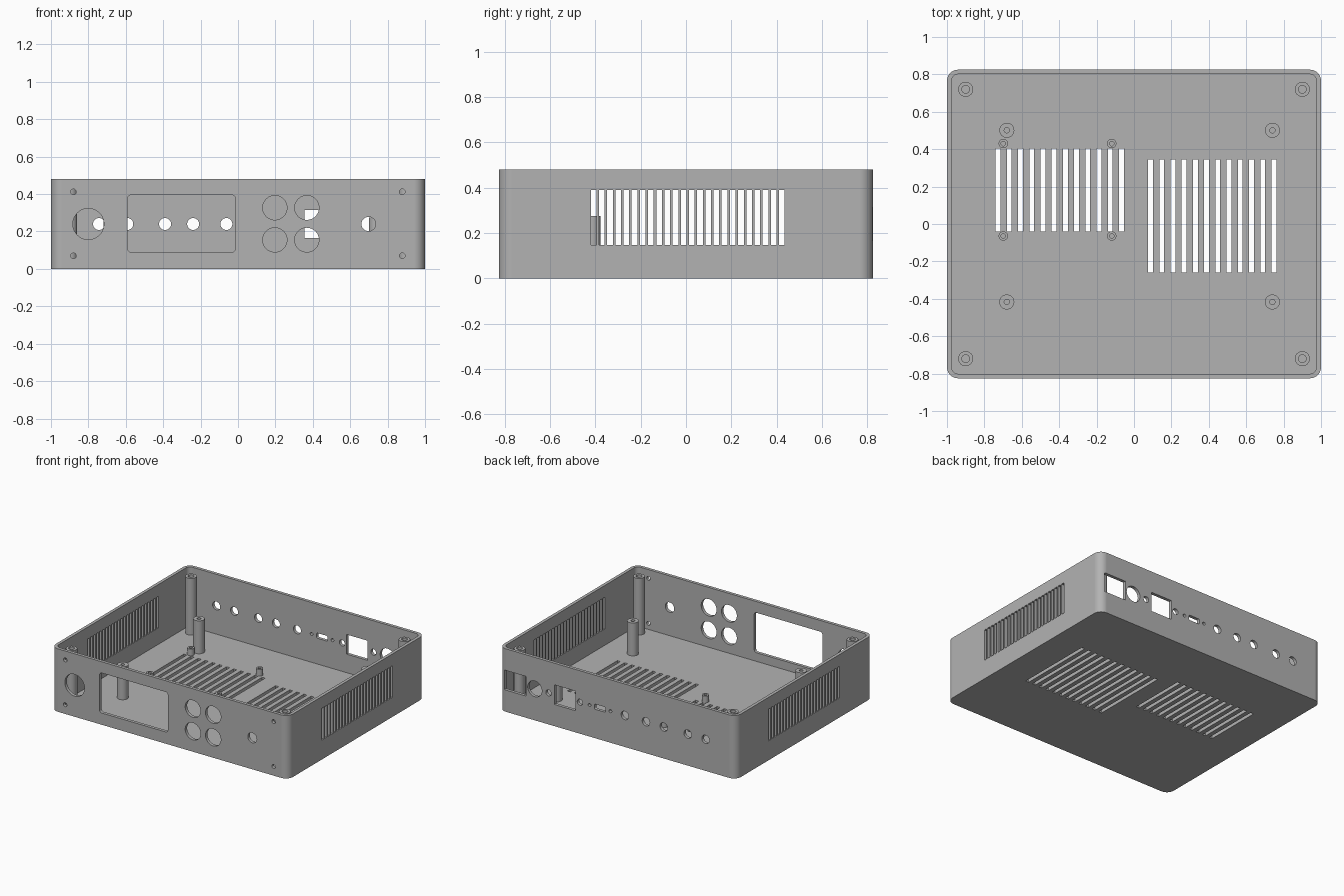
import bpy, bmesh, math
from mathutils import Vector

old = bpy.data.objects.get("Cube")
if old:
    bpy.data.objects.remove(old, do_unlink=True)

W, D, H, T = 2.0, 1.65, 0.48, 0.024      # outer size and wall thickness
MID = 0.24                               # height of the connector row

grey = bpy.data.materials.new("plain grey plastic")
grey.use_nodes = True
colour = (0.448, 0.448, 0.448, 1)
grey.diffuse_color = colour
grey.node_tree.nodes["Principled BSDF"].inputs["Base Color"].default_value = colour


def rounded(cx, cy, w, h, r, steps=10):
    """Outline of a rounded rectangle."""
    pts = []
    for k, (sx, sy) in enumerate([(1, 1), (-1, 1), (-1, -1), (1, -1)]):
        for i in range(steps + 1):
            a = math.pi / 2 * (k + i / steps)
            pts.append((cx + sx * (w / 2 - r) + r * math.cos(a),
                        cy + sy * (h / 2 - r) + r * math.sin(a)))
    return pts


def circle(cx, cy, r, n=40):
    return [(cx + r * math.cos(math.tau * i / n), cy + r * math.sin(math.tau * i / n))
            for i in range(n)]


def box(x0, x1, y0, y1):
    return [(x0, y0), (x1, y0), (x1, y1), (x0, y1)]


def prism(bm, pts, lo, hi, axis="z"):
    """Extrude an outline along one axis."""
    place = {"x": lambda u, v, t: (t, u, v),
             "y": lambda u, v, t: (u, t, v),
             "z": lambda u, v, t: (u, v, t)}[axis]
    rings = [[bm.verts.new(place(u, v, t)) for u, v in pts] for t in (lo, hi)]
    n = len(pts)
    for ring in rings:
        bm.faces.new(ring)
    for i in range(n):
        j = (i + 1) % n
        bm.faces.new((rings[0][i], rings[0][j], rings[1][j], rings[1][i]))


def finish(bm, name):
    bmesh.ops.recalc_face_normals(bm, faces=bm.faces)
    mesh = bpy.data.meshes.new(name)
    bm.to_mesh(mesh)
    bm.free()
    mesh.materials.append(grey)
    obj = bpy.data.objects.new(name, mesh)
    bpy.context.collection.objects.link(obj)
    return obj


def activate(obj):
    bpy.ops.object.select_all(action="DESELECT")
    obj.select_set(True)
    bpy.context.view_layer.objects.active = obj


def smooth(obj):
    activate(obj)
    bpy.ops.object.shade_smooth_by_angle(angle=math.radians(30))


def cut(target, cutter):
    mod = target.modifiers.new("cut", "BOOLEAN")
    mod.operation, mod.solver, mod.object = "DIFFERENCE", "EXACT", cutter
    activate(target)
    bpy.ops.object.modifier_apply(modifier=mod.name)
    bpy.data.objects.remove(cutter, do_unlink=True)


# Open tray with rounded vertical corners
bm = bmesh.new()
prism(bm, rounded(0, 0, W, D, 0.06), 0, H)
case = finish(bm, "case_shell")
bm = bmesh.new()
prism(bm, rounded(0, 0, W - 2 * T, D - 2 * T, 0.06 - T), T, H + 0.1)
cut(case, finish(bm, "cavity_cutter"))

bm = bmesh.new()
# Floor vents
for x0, y0, y1 in [(-0.727, -0.04, 0.405), (0.088, -0.26, 0.345)]:
    for i in range(12):
        x = x0 + 0.06 * i
        prism(bm, box(x - 0.013, x + 0.013, y0, y1), -0.05, 0.06)
# Vents through both side walls
for i in range(24):
    y = -0.42 + 0.0361 * i
    prism(bm, box(y, y + 0.025, 0.148, 0.39), -1.1, 1.1, "x")
# Front panel openings
front = [circle(-0.8, MID, 0.083), circle(0.698, MID, 0.038),
         rounded(-0.302, 0.242, 0.575, 0.305, 0.018)]
front += [circle(x, z, 0.065) for x in (0.197, 0.368) for z in (0.155, 0.327)]
front += [circle(x, z, 0.015, 20) for x in (-0.88, 0.878) for z in (0.07, 0.412)]
for pts in front:
    prism(bm, pts, -0.9, -0.76, "y")
# Rear panel openings
back = [circle(x, MID, 0.032) for x in (-0.743, -0.592, -0.39, -0.24, -0.062)]
back += [circle(x, MID, 0.012, 20) for x in (0.06, 0.236)]
back += [circle(x, MID, 0.023, 24) for x in (0.317, 0.582)]
back += [circle(0.698, MID, 0.06),
         rounded(0.148, MID, 0.095, 0.04, 0.01),
         box(0.355, 0.532, 0.165, 0.315),
         box(0.77, 0.957, 0.165, 0.315)]
for pts in back:
    prism(bm, pts, 0.76, 0.9, "y")
cut(case, finish(bm, "opening_cutter"))
smooth(case)
case.modifiers.new("even shading", "WEIGHTED_NORMAL").keep_sharp = True


def post(name, x, y, r, hole, top, depth):
    """Round standoff with a blind screw hole, turned from a profile."""
    bm = bmesh.new()
    profile = [(0, T / 2), (r, T / 2), (r, top), (hole, top),
               (hole, top - depth), (0, top - depth)]
    verts = [bm.verts.new((u, 0, z)) for u, z in profile]
    edges = [bm.edges.new(p) for p in zip(verts, verts[1:])]
    bmesh.ops.spin(bm, geom=verts + edges, cent=(0, 0, 0), axis=(0, 0, 1),
                   angle=math.tau, steps=32)
    bmesh.ops.remove_doubles(bm, verts=bm.verts, dist=0.0005)
    bmesh.ops.translate(bm, verts=bm.verts, vec=Vector((x, y, 0)))
    smooth(finish(bm, name))


# Lid posts, board posts and small standoffs
for side, sx in (("right", -1), ("left", 1)):
    for end, sy in (("front", -1), ("back", 1)):
        tag = end + "_" + side
        post("corner_post_" + tag, 0.9 * sx, 0.72 * sy, 0.04, 0.021, H - T, 0.2)
        post("board_post_" + tag, 0.03 + 0.71 * sx, 0.042 + 0.459 * sy,
             0.04, 0.014, 0.275, 0.12)
        post("small_standoff_" + tag, -0.409 + 0.29 * sx, 0.183 + 0.247 * sy,
             0.025, 0.012, 0.075, 0.04)
